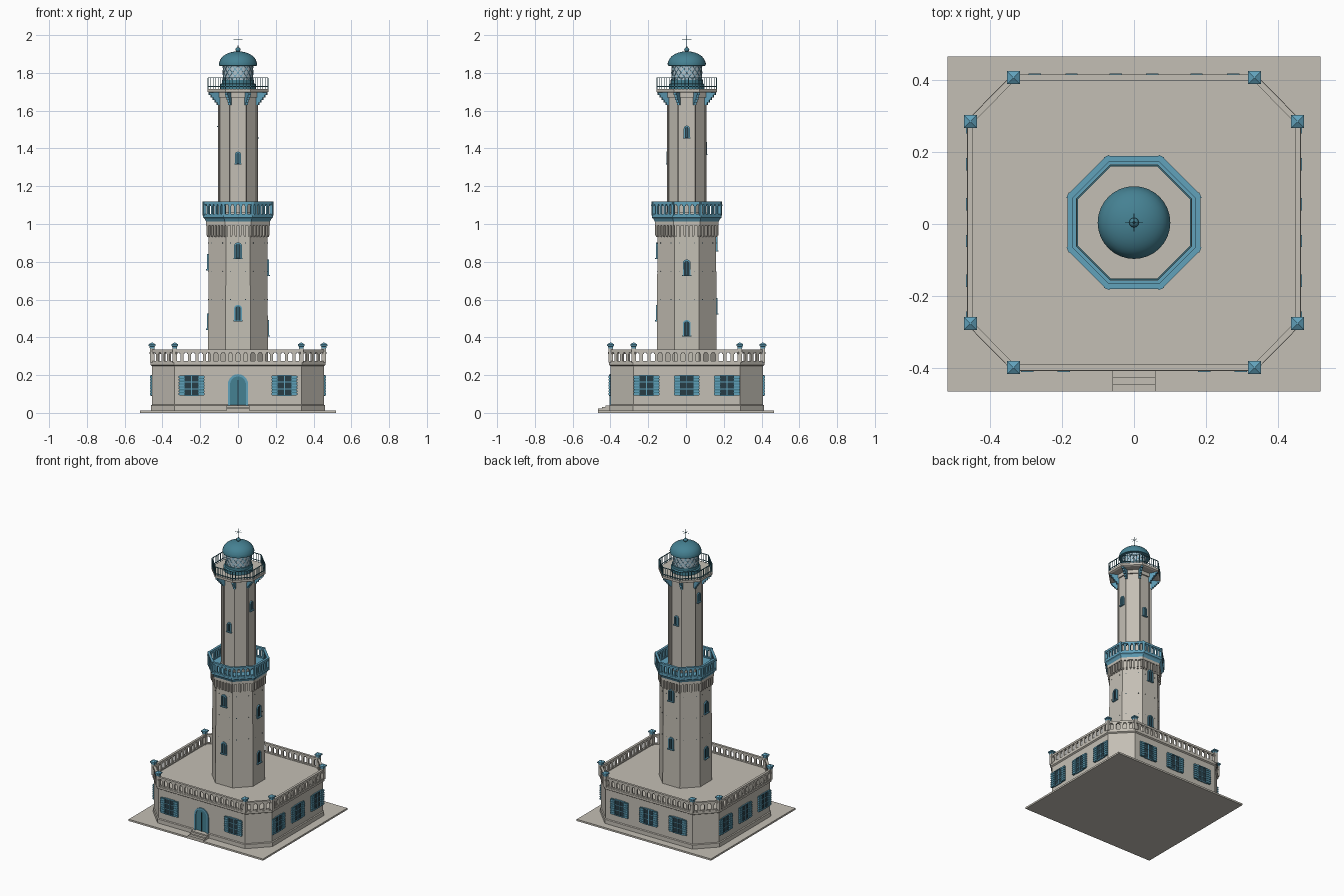
import bpy, bmesh, math
from math import sin, cos, pi, radians
from mathutils import Matrix, Vector

if "Cube" in bpy.data.objects:
    bpy.data.objects.remove(bpy.data.objects["Cube"])

CY = 0.004                       # tower and house centre in y
T8 = math.tan(pi / 8)
ORIGIN = Matrix.Translation((0, CY, 0))


def material(name, rgb):
    m = bpy.data.materials.new(name)
    m.use_nodes = True
    m.diffuse_color = (*rgb, 1)
    m.node_tree.nodes["Principled BSDF"].inputs["Base Color"].default_value = (*rgb, 1)
    return m


STONE, BLUE, TEAL, DARK, GLASS = range(5)
MATS = [material("pale stone", (0.55, 0.52, 0.46)), material("light blue paint", (0.12, 0.36, 0.5)),
        material("deep teal", (0.06, 0.22, 0.29)), material("dark window", (0.02, 0.045, 0.06)),
        material("lantern glass", (0.45, 0.56, 0.62))]


class Part:
    """Collects solids in one mesh object."""
    def __init__(self, name):
        self.name, self.bm = name, bmesh.new()

    def loft(self, rings, mat=STONE, M=ORIGIN, closed=False):
        vs = [[self.bm.verts.new(M @ Vector(p)) for p in r] for r in rings]
        n, faces = len(rings[0]), []
        pairs = list(zip(vs, vs[1:])) + ([(vs[-1], vs[0])] if closed else [])
        for a, b in pairs:
            for i in range(n):
                j = (i + 1) % n
                faces.append(self.bm.faces.new((a[i], a[j], b[j], b[i])))
        if not closed:
            faces += [self.bm.faces.new(vs[0][::-1]), self.bm.faces.new(vs[-1])]
        for f in faces:
            f.material_index = mat

    def box(self, c, s, mat=STONE, M=ORIGIN):
        ring = [(c[0] + a * s[0] / 2, c[1] + b * s[1] / 2) for a, b in ((-1, -1), (1, -1), (1, 1), (-1, 1))]
        self.loft([[(x, y, c[2] + k * s[2] / 2) for x, y in ring] for k in (-1, 1)], mat, M)

    def bar(self, a, b, w, mat):
        a, b = Vector(a), Vector(b)
        R = (b - a).to_track_quat('Z', 'Y').to_matrix().to_4x4()
        self.box((0, 0, 0), (w, w, (b - a).length), mat, ORIGIN @ Matrix.Translation((a + b) / 2) @ R)

    def finish(self, smooth=False):
        bmesh.ops.recalc_face_normals(self.bm, faces=self.bm.faces)
        me = bpy.data.meshes.new(self.name)
        self.bm.to_mesh(me)
        self.bm.free()
        for m in MATS:
            me.materials.append(m)
        ob = bpy.data.objects.new(self.name, me)
        bpy.context.collection.objects.link(ob)
        if smooth:
            bpy.ops.object.select_all(action='DESELECT')
            ob.select_set(True)
            bpy.context.view_layer.objects.active = ob
            bpy.ops.object.shade_smooth_by_angle(angle=radians(35))


def octagon(a, z):
    return [(a / cos(pi / 8) * cos(pi / 8 + i * pi / 4), a / cos(pi / 8) * sin(pi / 8 + i * pi / 4), z) for i in range(8)]


def house(o, z):
    x, y, cx, cy = 0.455 + o, 0.403 + o, 0.335 + T8 * o, 0.281 + T8 * o
    half = [(x, -cy), (x, cy), (cx, y), (-cx, y)]
    return [(a, b, z) for a, b in half + [(-a, -b) for a, b in half]]


def circle(r, z, n=32):
    return [(r * cos(2 * pi * i / n), r * sin(2 * pi * i / n), z) for i in range(n)]


def wall(deg, dist, z=0, s=0):
    """Frame on a wall: x along it, -y outward."""
    return ORIGIN @ Matrix.Rotation(radians(deg), 4, 'Z') @ Matrix.Translation((s, -dist, z))


def arch(w, h, y):
    r = w / 2
    return [(-r, y, 0), (r, y, 0)] + [(r * cos(pi * i / 10), y, h - r + r * sin(pi * i / 10)) for i in range(11)]


def arched_opening(part, w, h, rim, fill, M):
    outer, inner = (w, h), (w - 2 * rim, h - rim)
    part.loft([arch(*outer, 0.004), arch(*outer, -0.007), arch(*inner, -0.007), arch(*inner, 0.004)], BLUE, M, True)
    part.loft([arch(*inner, 0.004), arch(*inner, -0.002)], fill, M)


def balustrade(part, ring, z0, z1, pitch, thick, mat):
    for a, b in zip(ring, ring[1:] + ring[:1]):
        a, b = Vector(a), Vector(b)
        d, mid = b - a, (a + b) / 2
        M = ORIGIN @ Matrix.Translation((mid.x, mid.y, 0)) @ Matrix.Rotation(math.atan2(d.y, d.x), 4, 'Z')
        L, h = d.length, z1 - z0
        n = round(L / pitch)
        p = L / n
        part.box((0, 0, z0 + 0.004), (L, thick, 0.008), mat, M)
        part.box((0, 0, z1 - 0.007), (L + thick * 0.4, thick * 1.15, 0.014), mat, M)
        for i in range(n + 1):
            x = -L / 2 + i * p
            part.box((x, 0, z0 + h / 2), (p * 0.42, thick * 0.8, h - 0.008), mat, M)
            part.box((x, 0, z1 - 0.018), (p * 0.68, thick * 0.8, 0.009), mat, M)


# Ground slab and entrance steps
p = Part("ground_slab")
p.box((0, 0, 0.006), (1.036, 0.93, 0.012), STONE, Matrix())
p.finish()
p = Part("entrance_steps")
for i in range(3):
    depth = 0.065 - 0.019 * i
    p.box((0, -0.4 - depth / 2, 0.017 + 0.009 * i), (0.12, depth, 0.01), STONE, Matrix())
p.finish()

# Keeper's house with plinth, cornice and flat roof
p = Part("house_walls")
p.loft([house(o, z) for o, z in ((0.006, 0.012), (0.006, 0.04), (0, 0.044), (0, 0.248), (0.009, 0.254), (0.009, 0.268))])
p.finish()
p = Part("roof_balustrade")
balustrade(p, house(0, 0), 0.268, 0.335, 0.04, 0.014, STONE)
p.finish()

# Corner posts with blue pyramid caps
p, caps = Part("roof_posts"), Part("post_caps")
for x, y, _ in house(0, 0):
    p.box((x, y, 0.305), (0.024, 0.024, 0.075))
    M = ORIGIN @ Matrix.Translation((x, y, 0)) @ Matrix.Rotation(pi / 4, 4, 'Z')
    caps.loft([circle(r, z, 4) for r, z in ((0.017, 0.342), (0.019, 0.352), (0.0255, 0.355), (0.0255, 0.363), (0.002, 0.373))], BLUE, M)
p.finish()
caps.finish()

# Shuttered house windows
p = Part("house_windows")
spots = [(0, 0.399, s) for s in (-0.246, 0.246)] + [(180, 0.403, s) for s in (-0.225, 0, 0.225)]
spots += [(d, 0.455, s) for d in (90, 270) for s in (-0.213, 0, 0.213)]
for deg, dist, s in spots:
    M = wall(deg, 0.403 if deg == 0 else dist, 0.145, s)
    p.box((0, 0, 0), (0.07, 0.006, 0.106), DARK, M)
    p.box((0, -0.002, 0), (0.005, 0.008, 0.106), BLUE, M)
    for z in (-0.018, 0.018):
        p.box((0, -0.002, z), (0.07, 0.007, 0.004), BLUE, M)
    for z in (-0.054, 0.054):
        p.box((0, -0.003, z), (0.076, 0.01, 0.005), BLUE, M)
    for side in (-1, 1):
        p.box((side * 0.05, -0.004, 0), (0.03, 0.01, 0.108), TEAL, M)
        for i in range(7):
            p.box((side * 0.051, -0.006, -0.045 + i * 0.015), (0.034, 0.012, 0.009), BLUE, M)
p.finish()

# Arched front door
p = Part("front_door")
M = wall(0, 0.403, 0.035)
arched_opening(p, 0.108, 0.17, 0.012, TEAL, M)
p.box((0, -0.003, 0.07), (0.003, 0.005, 0.14), DARK, M)
p.finish()

# Lower tower shaft with putlog holes and corbels under the gallery
p = Part("lower_tower")
p.loft([octagon(a, z) for a, z in ((0.159, 0.26), (0.157, 0.6), (0.155, 0.94), (0.155, 1.0))])
p.loft([octagon(0.169, z) for z in (0.993, 1.012)])
for k in range(8):
    for z in (0.4, 0.6, 0.75, 0.9):
        for s in (-0.04, 0.04):
            p.box((s, 0, 0), (0.004, 0.004, 0.004), DARK, wall(k * 45, 0.156, z))
p.finish()
p = Part("gallery_corbels")
for k in range(8):
    for i in range(6):
        M = wall(k * 45, 0.155, 0, (i - 2.5) * 0.0235)
        p.box((0, -0.005, 0.967), (0.011, 0.014, 0.055), STONE, M)
        p.box((0, -0.003, 0.937), (0.008, 0.01, 0.012), STONE, M)
p.finish()

# Middle gallery
p = Part("middle_gallery")
p.loft([octagon(a, z) for a, z in ((0.169, 1.012), (0.177, 1.028), (0.185, 1.034), (0.185, 1.046))], BLUE)
balustrade(p, octagon(0.177, 0), 1.046, 1.118, 0.029, 0.014, BLUE)
for k in range(8):
    p.box((0, 0, 1.083), (0.016, 0.016, 0.074), BLUE, wall(k * 45 + 22.5, 0.177 / cos(pi / 8)))
p.finish()

# Upper shaft with raised corner strips
def strip_ring(z, a=0.105, inset=0.007, rib=0.007):
    pts = []
    for k in range(8):
        h, R = a * T8, Matrix.Rotation(k * pi / 4, 3, 'Z')
        for s, d in ((-h, a), (rib - h, a), (rib - h, a - inset), (h - rib, a - inset), (h - rib, a)):
            pts.append(R @ Vector((s, -d, z)))
    return pts


p = Part("upper_tower")
p.loft([strip_ring(1.04), strip_ring(1.69)])
p.loft([octagon(0.106, 1.04), octagon(0.106, 1.06)])
p.loft([octagon(0.106, 1.67), octagon(0.106, 1.7)])
p.finish()

# Arched tower windows climbing with the stair
p = Part("tower_windows")
lower = {0: (0.53, 0.86), 90: (0.45, 0.77), 180: (0.565, 0.9), 270: (0.485, 0.8)}
upper = {0: 1.35, 90: 1.488, 180: 1.4, 270: 1.55}
for deg in lower:
    rows = [(z, 0.157, 0.042, 0.084) for z in lower[deg]] + [(upper[deg], 0.099, 0.032, 0.066)]
    for z, dist, w, h in rows:
        M = wall(deg, dist, z - h / 2)
        arched_opening(p, w, h, 0.007, DARK, M)
        p.box((0, -0.003, h / 2), (0.003, 0.006, h - 0.01), TEAL, M)
        p.box((0, -0.005, 0), (w + 0.006, 0.014, 0.006), BLUE, M)
p.finish()

# Lantern platform on stepped brackets
p = Part("lantern_platform")
p.loft([octagon(a, z) for a, z in ((0.152, 1.695), (0.161, 1.7), (0.161, 1.716))])
p.finish()
p = Part("platform_brackets")
for k in range(8):
    M = wall(k * 45 + 22.5, 0.106)
    for i in range(5):
        reach = 0.014 + i * 0.0115
        p.box((0, -reach / 2, 1.637 + i * 0.0135), (0.014, reach, 0.0136), BLUE, M)
p.finish()

# Thin platform railing
p = Part("platform_railing")
ring = [Vector(v) for v in octagon(0.158, 1.716)]
for a, b in zip(ring, ring[1:] + ring[:1]):
    for dz in (0.012, 0.058):
        up = Vector((0, 0, dz))
        p.bar(a + up, b + up, 0.004, TEAL)
    for i in range(7):
        q = a.lerp(b, i / 7)
        p.bar(q, q + Vector((0, 0, 0.058)), 0.0045 if i == 0 else 0.003, TEAL)
p.finish()

# Lantern room: base wall, glass drum and diagonal glazing bars
p = Part("lantern_room")
p.loft([circle(r, z) for r, z in ((0.094, 1.714), (0.094, 1.74), (0.086, 1.744), (0.086, 1.762))], TEAL)
p.loft([circle(0.08, z) for z in (1.76, 1.842)], GLASS)
for row in range(2):
    low, high = circle(0.081, 1.762 + row * 0.039, 16), circle(0.081, 1.801 + row * 0.039, 16)
    for i in range(16):
        p.bar(low[i], high[(i + 1) % 16], 0.003, BLUE)
        p.bar(low[i], high[i - 1], 0.003, BLUE)
p.finish()

# Dome with finial and wind cross
p = Part("lantern_dome")
profile = [(0.078, 1.836), (0.1, 1.838), (0.101, 1.85)]
profile += [(0.099 * cos(t * pi / 20), 1.85 + 0.064 * sin(t * pi / 20)) for t in range(1, 10)] + [(0.001, 1.914)]
p.loft([circle(r, z) for r, z in profile], TEAL)
p.finish(smooth=True)
p = Part("dome_finial")
p.loft([circle(0.0005 + 0.013 * sin(t * pi / 8), 1.923 - 0.012 * cos(t * pi / 8), 16) for t in range(9)], TEAL)
p.loft([circle(r, z, 8) for r, z in ((0.005, 1.93), (0.0012, 1.945), (0.001, 2.0))], TEAL)
for d in (Vector((0.025, 0, 0)), Vector((0, 0.025, 0))):
    c = Vector((0, 0, 1.975))
    p.bar(c - d, c + d, 0.0015, TEAL)
p.finish(smooth=True)
